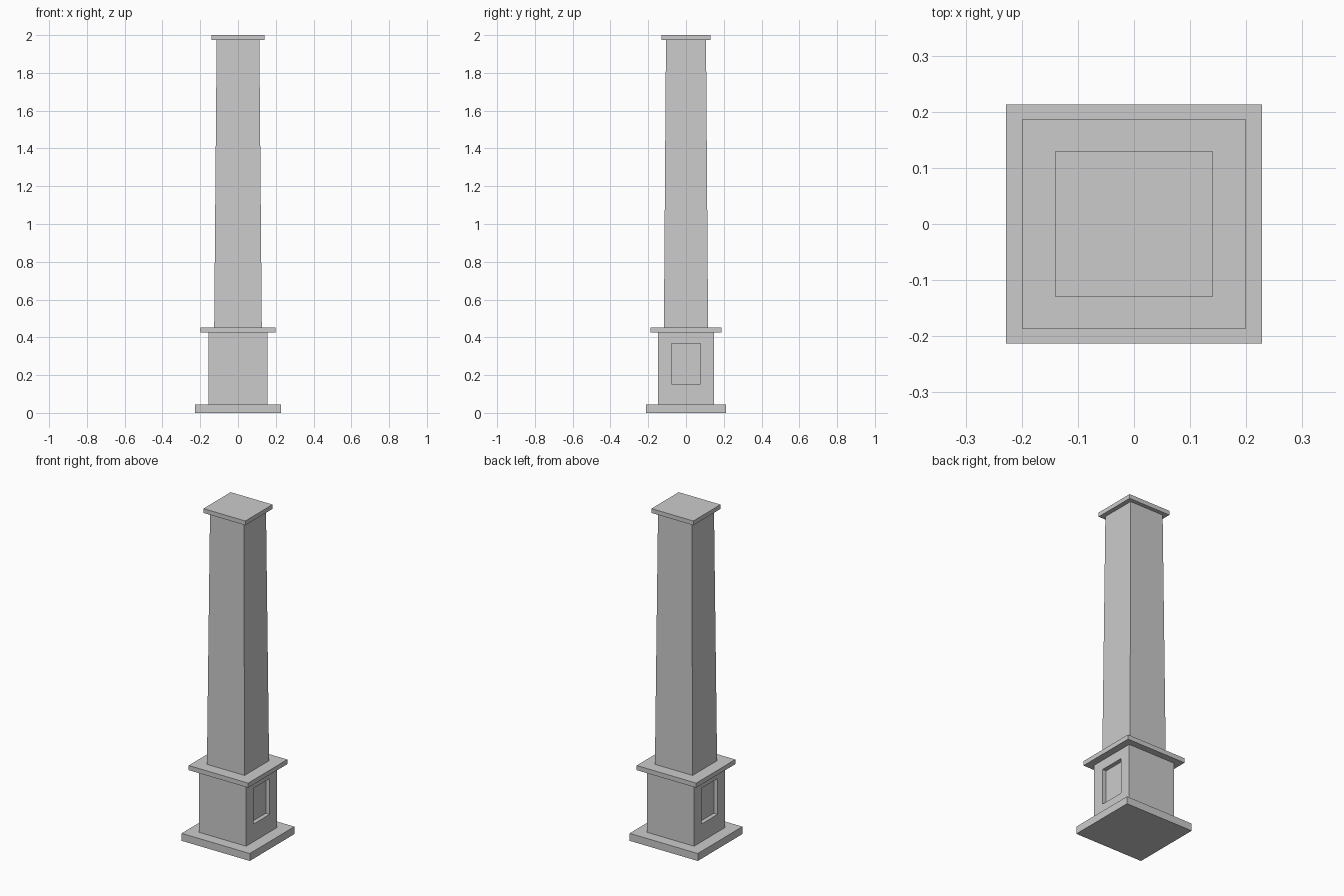
import bpy, bmesh

if "Cube" in bpy.data.objects:
    bpy.data.objects.remove(bpy.data.objects["Cube"])


def block(name, bottom, top, z0, z1):
    """Box or tapered box; bottom and top are (half x, half y)."""
    bm = bmesh.new()
    rings = []
    for (hx, hy), z in ((bottom, z0), (top, z1)):
        rings.append([bm.verts.new((sx * hx, sy * hy, z))
                      for sx, sy in ((-1, -1), (1, -1), (1, 1), (-1, 1))])
    low, high = rings
    bm.faces.new(low[::-1])
    bm.faces.new(high)
    for i in range(4):
        j = (i + 1) % 4
        bm.faces.new((low[i], low[j], high[j], high[i]))
    return bm


def finish(bm, name):
    mesh = bpy.data.meshes.new(name)
    bm.normal_update()
    bm.to_mesh(mesh)
    bm.free()
    obj = bpy.data.objects.new(name, mesh)
    bpy.context.collection.objects.link(obj)
    return obj


# Plinth, moulding slab, tapered shaft and top cap
for name, bottom, top, z0, z1 in (
    ("base_slab", (0.228, 0.213), (0.228, 0.213), 0.0, 0.045),
    ("pedestal_cap", (0.199, 0.187), (0.199, 0.187), 0.425, 0.453),
    ("shaft", (0.126, 0.117), (0.113, 0.106), 0.453, 1.974),
    ("top_cap", (0.14, 0.13), (0.14, 0.13), 1.974, 2.0),
):
    finish(block(name, bottom, top, z0, z1), name)

# Pedestal with a recessed panel on its left and right faces
PX, PY, Z0, Z1 = 0.157, 0.147, 0.045, 0.425
PANEL_Y, PANEL_Z0, PANEL_Z1, DEPTH = 0.077, 0.152, 0.368, 0.025
bm = block("pedestal", (PX, PY), (PX, PY), Z0, Z1)
bm.normal_update()
for face in [f for f in bm.faces if abs(f.normal.x) > 0.9]:
    side = face.normal.x
    # Inset to the panel outline, then inset again and push inwards
    bmesh.ops.inset_region(bm, faces=[face], thickness=0.03)
    for v in face.verts:
        v.co.y = PANEL_Y if v.co.y > 0 else -PANEL_Y
        v.co.z = PANEL_Z1 if v.co.z > (Z0 + Z1) / 2 else PANEL_Z0
    new = bmesh.ops.extrude_discrete_faces(bm, faces=[face])["faces"][0]
    for v in new.verts:
        v.co.x -= side * DEPTH
bmesh.ops.recalc_face_normals(bm, faces=bm.faces[:])
finish(bm, "pedestal")
